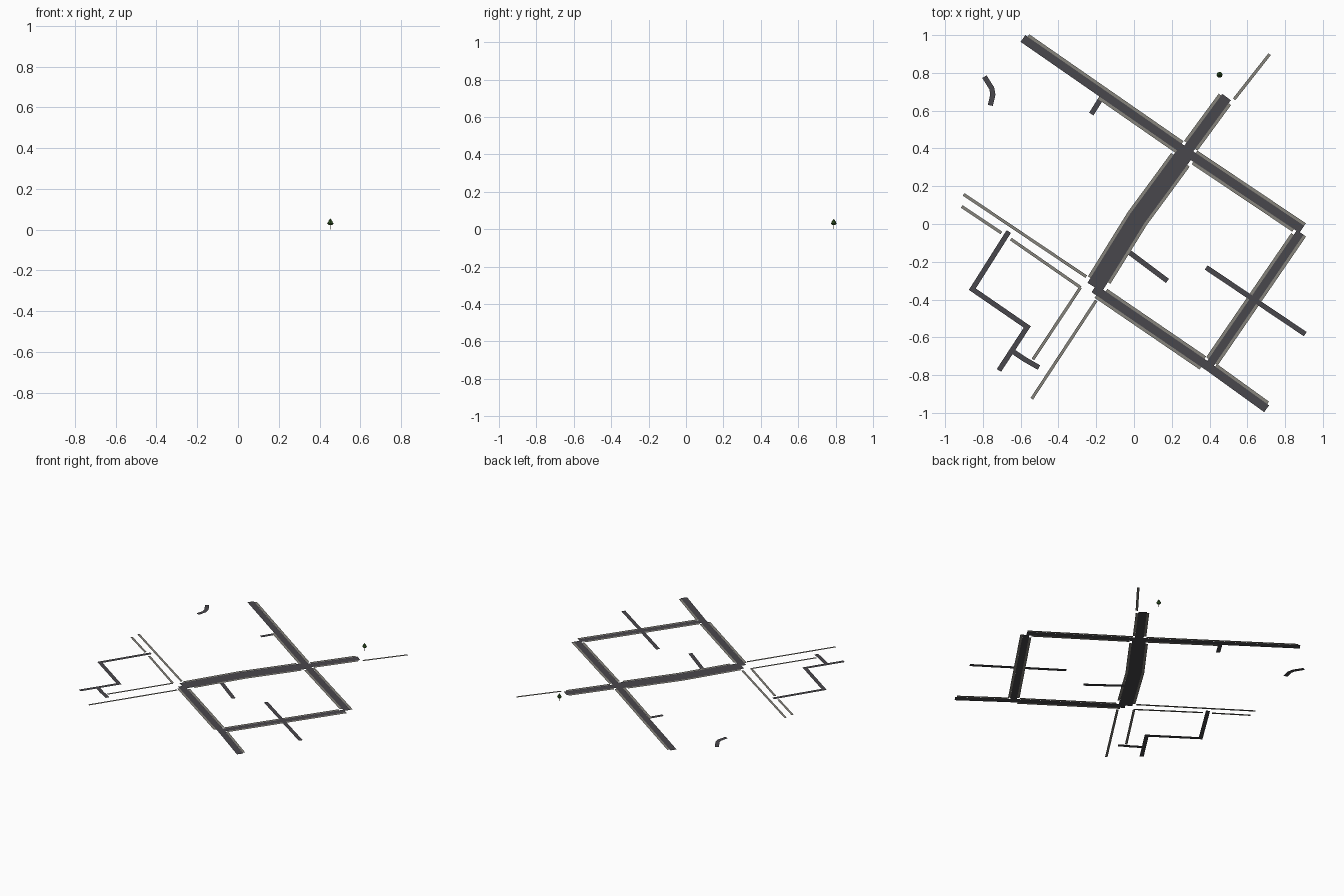
import bpy, bmesh
from mathutils import Vector

if "Cube" in bpy.data.objects:
    bpy.data.objects.remove(bpy.data.objects["Cube"])


def mat(name, c):
    m = bpy.data.materials.new(name)
    m.diffuse_color = (*c, 1)
    m.use_nodes = True
    m.node_tree.nodes["Principled BSDF"].inputs["Base Color"].default_value = m.diffuse_color
    return m


ASPHALT = mat("asphalt", (0.066, 0.063, 0.072))
PAVING = mat("paving", (0.24, 0.23, 0.20))
LEAF = mat("leaf", (0.035, 0.10, 0.02))
BARK = mat("bark", (0.10, 0.07, 0.05))


def ribbon(name, pts, left, right, z, material):
    """Flat mitred ribbon along pts, spanning signed offsets left..right."""
    pts = [Vector(p) for p in pts]
    dirs = [(b - a).normalized() for a, b in zip(pts, pts[1:])]
    bm = bmesh.new()
    rows = []
    for i, p in enumerate(pts):
        d0, d1 = dirs[max(i - 1, 0)], dirs[min(i, len(dirs) - 1)]
        n0, n1 = Vector((-d0.y, d0.x)), Vector((-d1.y, d1.x))
        m = (n0 + n1).normalized()
        m /= m.dot(n0)
        rows.append([bm.verts.new((*(p + m * o), z)) for o in (left, right)])
    for (a, b), (c, d) in zip(rows, rows[1:]):
        bm.faces.new((a, b, d, c))
    me = bpy.data.meshes.new(name)
    bm.to_mesh(me)
    bm.free()
    me.materials.append(material)
    ob = bpy.data.objects.new(name, me)
    bpy.context.collection.objects.link(ob)


def trimmed(pts, start, end):
    """Shorten a path at both ends."""
    p = [Vector(q) for q in pts]
    p[0] = p[0] + (p[1] - p[0]).normalized() * start
    p[-1] = p[-1] + (p[-2] - p[-1]).normalized() * end
    return p


def road(name, pts, w, left=None, right=None):
    """Road of width w; left/right give sidewalk trims (start, end)."""
    h = w / 2
    ribbon(name, pts, h, -h, 0.0006, ASPHALT)
    if left:
        ribbon(name + "_sidewalk_left", trimmed(pts, *left), h + 0.016, h, 0.001, PAVING)
    if right:
        ribbon(name + "_sidewalk_right", trimmed(pts, *right), -h, -h - 0.016, 0.001, PAVING)


# Main roads with sidewalks
road("northwest_road", [(-0.588, 0.982), (0.277, 0.382)], 0.043, (0.015, 0.045), (0.51, 0.045))
road("northeast_road", [(0.277, 0.382), (0.888, -0.028)], 0.045, (0.045, 0), (0.06, 0.035))
road("central_road", [(0.281, 0.388), (0.125, 0.175), (0.018, 0.03), (-0.208, -0.335)], 0.09,
     (0.06, 0.06), (0.06, 0.03))
road("north_road", [(0.277, 0.382), (0.490, 0.672)], 0.056, (0.04, 0.01), (0.04, 0.02))
road("south_road", [(-0.212, -0.342), (0.393, -0.755)], 0.045, (0.06, 0.04), (0.03, 0.03))
road("southeast_road", [(0.393, -0.755), (0.702, -0.978)], 0.044, (0.03, 0.012))
road("east_road", [(0.393, -0.755), (0.88, -0.045)], 0.043, (0.035, 0.03), (0.035, 0))

# Narrow side streets; the crossing lane lies over the east road
for name, pts, z in [
    ("north_spur", [(-0.168, 0.675), (-0.226, 0.582)], 0.0003),
    ("curved_lane", [(-0.792, 0.78), (-0.753, 0.718), (-0.747, 0.685), (-0.761, 0.628)], 0.0003),
    ("inner_spur", [(-0.045, -0.135), (0.177, -0.301)], 0.0003),
    ("cross_lane", [(0.382, -0.23), (0.907, -0.583)], 0.0014),
    ("west_lane", [(-0.663, -0.04), (-0.856, -0.345), (-0.565, -0.545), (-0.715, -0.775)], 0.0003),
    ("west_spur", [(-0.645, -0.672), (-0.58, -0.716), (-0.503, -0.76)], 0.0003),
]:
    ribbon(name, pts, 0.0135, -0.0135, z, ASPHALT)

# Free-standing sidewalks
for i, pts in enumerate([
    [(-0.902, 0.157), (-0.253, -0.279)],
    [(-0.912, 0.093), (-0.702, -0.047)],
    [(-0.652, -0.08), (-0.283, -0.336)],
    [(-0.283, -0.336), (-0.535, -0.717)],
    [(-0.200, -0.405), (-0.541, -0.925)],
    [(0.530, 0.660), (0.718, 0.899)],
]):
    ribbon(f"sidewalk_{i + 1}", pts, 0.008, -0.008, 0.0, PAVING)


# Small tree: thin trunk and stacked cones
def cone(name, r1, r2, z0, z1, sides, material):
    bpy.ops.mesh.primitive_cone_add(vertices=sides, radius1=r1, radius2=r2, depth=z1 - z0,
                                    location=(0.453, 0.79, (z0 + z1) / 2))
    ob = bpy.context.object
    ob.name = name
    ob.data.materials.append(material)


cone("tree_trunk", 0.002, 0.0015, 0, 0.03, 6, BARK)
cone("tree_lower_foliage", 0.008, 0.016, 0.022, 0.031, 8, LEAF)
cone("tree_middle_foliage", 0.016, 0.006, 0.031, 0.044, 8, LEAF)
cone("tree_top_foliage", 0.011, 0, 0.040, 0.056, 8, LEAF)
